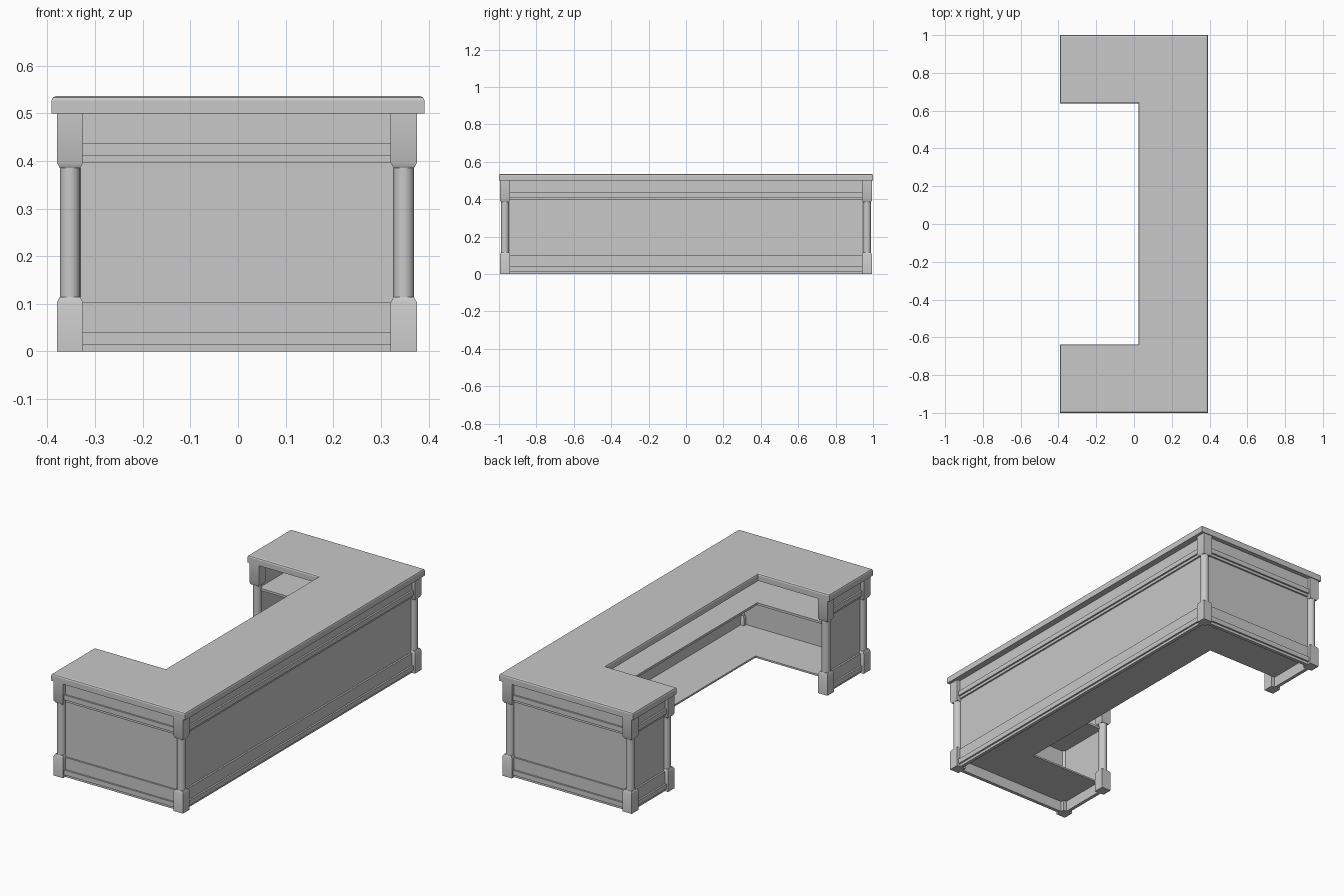
import bpy, bmesh, math
from mathutils import Vector

cube = bpy.data.objects.get("Cube")
if cube:
    bpy.data.objects.remove(cube, do_unlink=True)

grey = bpy.data.materials.new("plain_grey")
grey.use_nodes = True
COLOUR = (0.58, 0.58, 0.58, 1)
grey.diffuse_color = COLOUR
grey.node_tree.nodes["Principled BSDF"].inputs["Base Color"].default_value = COLOUR

# Post centre lines, half width of the post blocks, underside of the top
LEFT, RIGHT, OUTER, INNER = -0.3525, 0.348, 0.968, 0.665
HALF, TOP = 0.0275, 0.499


def finish(name, bm, smooth=False):
    bmesh.ops.recalc_face_normals(bm, faces=bm.faces)
    mesh = bpy.data.meshes.new(name)
    bm.to_mesh(mesh)
    bm.free()
    obj = bpy.data.objects.new(name, mesh)
    bpy.context.collection.objects.link(obj)
    mesh.materials.append(grey)
    if smooth:
        bpy.ops.object.select_all(action='DESELECT')
        obj.select_set(True)
        bpy.context.view_layer.objects.active = obj
        bpy.ops.object.shade_smooth_by_angle(angle=math.radians(30))


def extrude_outline(bm, points, offset):
    face = bm.faces.new([bm.verts.new(p) for p in points])
    result = bmesh.ops.extrude_face_region(bm, geom=[face], use_keep_orig=True)
    verts = [v for v in result["geom"] if isinstance(v, bmesh.types.BMVert)]
    bmesh.ops.translate(bm, verts=verts, vec=offset)


def u_slab(name, x0, x1, x_in, y_out, y_in, z0, z1, chamfer=0):
    """U-shaped board, open towards -x."""
    half = [(x_in, y_in), (x0, y_in), (x0, y_out), (x1, y_out)]
    outline = half + [(x, -y) for x, y in reversed(half)]
    bm = bmesh.new()
    extrude_outline(bm, [(x, y, z0) for x, y in outline], (0, 0, z1 - z0))
    if chamfer:
        edges = [e for e in bm.edges if all(v.co.z > z1 - 1e-4 for v in e.verts)]
        bmesh.ops.bevel(bm, geom=edges, offset=chamfer, segments=2,
                        affect='EDGES', profile=0.5)
    finish(name, bm)


# Moulded wall section: (distance outwards from post centre line, height)
moulding = [(0.009, 0), (0.009, 0.014), (0.018, 0.014), (0.018, 0.04),
            (0.009, 0.04), (0.009, 0.103)]
PANEL, BACK, RAIL = 0, -0.009, TOP - 0.103
section = moulding + [(PANEL, 0.103), (PANEL, RAIL)]
section += [(d, z + RAIL) for d, z in moulding] + [(BACK, TOP), (BACK, 0)]


def wall(name, start, end, outward):
    a, b, n = Vector((*start, 0)), Vector((*end, 0)), Vector((*outward, 0))
    bm = bmesh.new()
    extrude_outline(bm, [a + n * d + Vector((0, 0, z)) for d, z in section], b - a)
    finish(name, bm)


def loft(bm, rings):
    for low, high in zip(rings, rings[1:]):
        for i in range(len(low)):
            j = (i + 1) % len(low)
            bm.faces.new((low[i], low[j], high[j], high[i]))
    bm.faces.new(rings[0])
    bm.faces.new(rings[-1])


def post(name, x, y):
    bm = bmesh.new()

    def ring(sides, radius, z, turn=0):
        angles = (math.tau * i / sides + turn for i in range(sides))
        return [bm.verts.new((x + radius * math.cos(t), y + radius * math.sin(t), z))
                for t in angles]

    # Square foot and head blocks, tapering towards the shaft
    taper = [(HALF, 0), (HALF, 0.103), (0.0215, 0.114)]
    for levels in (taper, [(h, TOP - z) for h, z in taper]):
        loft(bm, [ring(4, h * math.sqrt(2), z, math.pi / 4) for h, z in levels])
    # Round shaft
    loft(bm, [ring(24, 0.0215, z) for z in (0.11, TOP - 0.11)])
    finish(name, bm, smooth=True)


# Boards
u_slab("countertop", -0.391, 0.391, 0.024, 1.0, 0.637, TOP, 0.536, chamfer=0.009)
u_slab("upper_shelf", -0.346, 0.343, 0.05, 0.963, 0.665, 0.354, 0.366)
u_slab("floor_board", -0.346, 0.343, 0.08, 0.963, 0.693, 0.057, 0.066)

# Long side, then mirrored arms
wall("long_wall", (RIGHT, -OUTER), (RIGHT, OUTER), (1, 0))
for side, s in (("front", -1), ("back", 1)):
    wall(side + "_wall", (LEFT, s * OUTER), (RIGHT, s * OUTER), (0, s))
    wall(side + "_arm_end", (LEFT, s * INNER), (LEFT, s * OUTER), (-1, 0))
    post(side + "_long_side_post", RIGHT, s * OUTER)
    post(side + "_arm_outer_post", LEFT, s * OUTER)
    post(side + "_arm_inner_post", LEFT, s * INNER)
